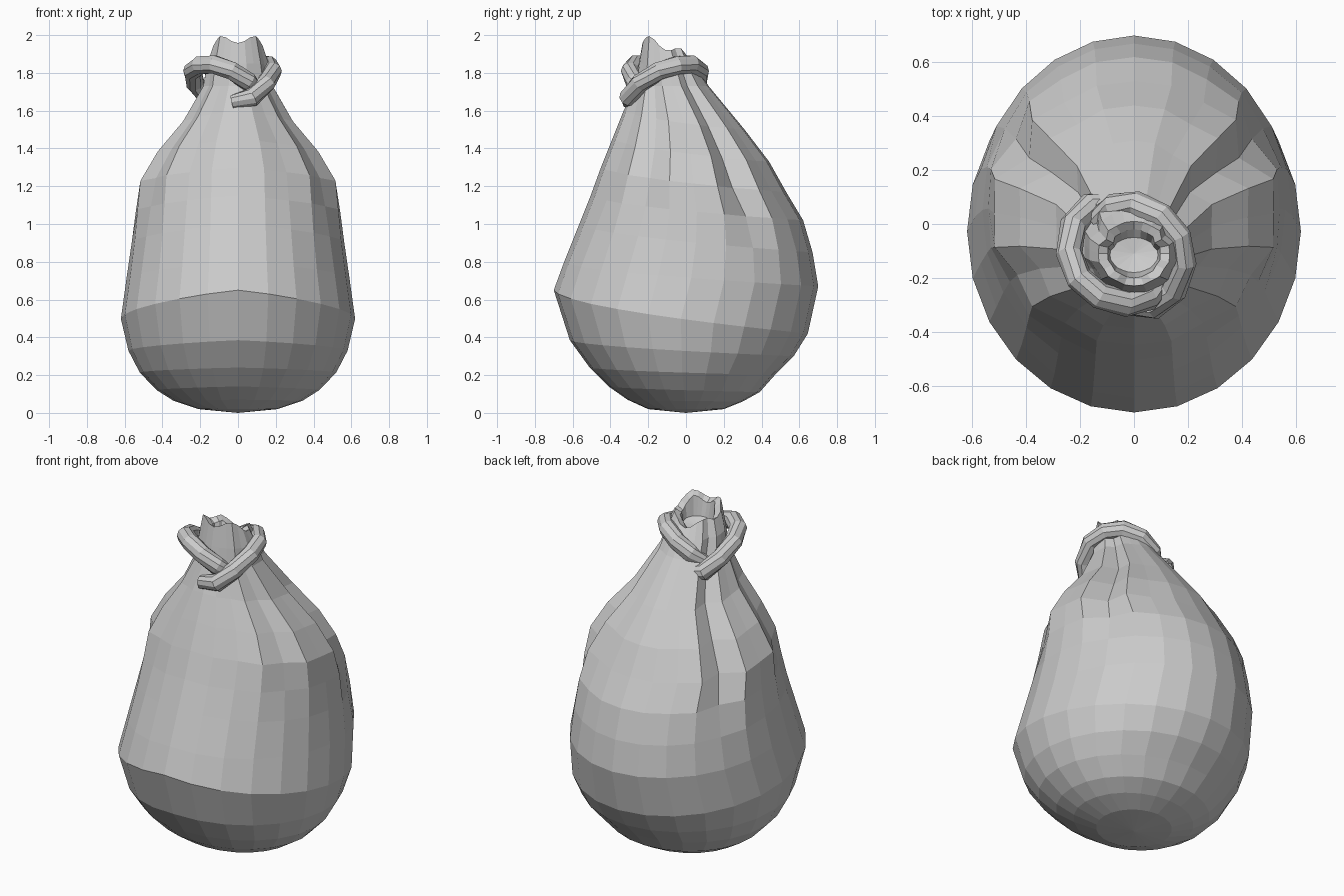
import bpy, bmesh, math
from mathutils import Vector

if "Cube" in bpy.data.objects:
    bpy.data.objects.remove(bpy.data.objects["Cube"])

N = 24
grey = bpy.data.materials.new("plain grey")
grey.diffuse_color = (0.6, 0.6, 0.6, 1)
grey.use_nodes = True
grey.node_tree.nodes["Principled BSDF"].inputs["Base Color"].default_value = grey.diffuse_color

# sack rings: front z, front y, back z, back y, half width, fold depth
RINGS = [
    (.02, -.20, .02, .20, .21, 0), (.07, -.31, .06, .30, .34, 0),
    (.14, -.41, .11, .39, .43, 0), (.24, -.51, .20, .47, .52, 0),
    (.385, -.615, .30, .57, .58, 0), (.65, -.70, .42, .645, .62, 0),
    (.80, -.645, .67, .70, .59, 0), (1.0, -.565, .85, .67, .565, .1),
    (1.15, -.505, 1.02, .62, .55, .4), (1.30, -.45, 1.17, .53, .535, .8),
    (1.45, -.39, 1.33, .44, .44, 1), (1.60, -.33, 1.50, .31, .30, 1),
    (1.73, -.27, 1.73, .12, .19, .8), (1.85, -.25, 1.82, .06, .17, .6),
    (1.98, -.23, 1.89, .01, .135, .6),
    (1.96, -.20, 1.87, -.02, .10, .6), (1.86, -.18, 1.83, -.05, .09, .3),
]
FOLDS = {2: .05, 4: .08, 6: .04, 8: .2, 10: .04}   # inward folds, mirrored


def sack():
    bm = bmesh.new()
    loops = []
    for r, (zf, yf, zb, yb, rx, amount) in enumerate(RINGS):
        loop = []
        yc, ry = (yf + yb) / 2, (yb - yf) / 2
        for i in range(N):
            t = 2 * math.pi * i / N
            k = 1 - FOLDS.get(min(i, N - i), 0) * amount
            w = ((1 - math.cos(t)) / 2) ** (.6 if r < 12 else 1.3)
            z = zf + (zb - zf) * w
            if r in (14, 15):                       # ragged mouth
                z += .022 * math.cos(4 * t + math.pi)
            loop.append(bm.verts.new((rx * k * math.sin(t), yc - ry * k * math.cos(t), min(z, 2))))
        loops.append(loop)
    for a, b in zip(loops, loops[1:]):
        for i in range(N):
            j = (i + 1) % N
            bm.faces.new((a[i], a[j], b[j], b[i]))
    # close the base and the inside of the mouth
    for loop, p in ((loops[0], (0, 0, 0)), (loops[-1], (0, -.11, 1.83))):
        c = bm.verts.new(p)
        for i in range(N):
            bm.faces.new((loop[i], loop[(i + 1) % N], c))
    bmesh.ops.recalc_face_normals(bm, faces=bm.faces)
    me = bpy.data.meshes.new("sack")
    bm.to_mesh(me)
    bm.free()
    me.materials.append(grey)
    bpy.context.collection.objects.link(bpy.data.objects.new("sack", me))


# one rope strand: angle, height, radius from the neck centre
STRAND = [(-92, 1.645, .19), (-65, 1.67, .215), (-40, 1.745, .21), (-10, 1.81, .195),
          (20, 1.84, .185), (50, 1.845, .18), (80, 1.81, .185), (105, 1.755, .18), (130, 1.70, .165)]


def rope(name, turn, lift, cx):
    pts = []
    for a, z, r in STRAND:
        a = math.radians(a + turn)
        pts.append(Vector((cx + 1.08 * r * math.cos(a), -.11 + r * math.sin(a), z + lift)))
    # tapered round section swept along the strand
    bm = bmesh.new()
    loops, n = [], 10
    for i, p in enumerate(pts):
        d = (pts[min(i + 1, len(pts) - 1)] - pts[max(i - 1, 0)]).normalized()
        out = Vector((p.x - cx, p.y + .11, 0)).normalized()
        up = d.cross(out).normalized()
        out = up.cross(d)
        rad = .038 if i in (0, len(pts) - 1) else .05
        loops.append([bm.verts.new(p + rad * (out * math.cos(s) + up * math.sin(s)))
                      for s in (2 * math.pi * k / n for k in range(n))])
    for a, b in zip(loops, loops[1:]):
        for k in range(n):
            bm.faces.new((a[k], a[(k + 1) % n], b[(k + 1) % n], b[k]))
    bm.faces.new(loops[0])
    bm.faces.new(loops[-1])
    bmesh.ops.recalc_face_normals(bm, faces=bm.faces)
    me = bpy.data.meshes.new(name)
    bm.to_mesh(me)
    bm.free()
    me.materials.append(grey)
    bpy.context.collection.objects.link(bpy.data.objects.new(name, me))


sack()
rope("rope_right", 0, 0, -.025)
rope("rope_left", 190, 0, -.03)
